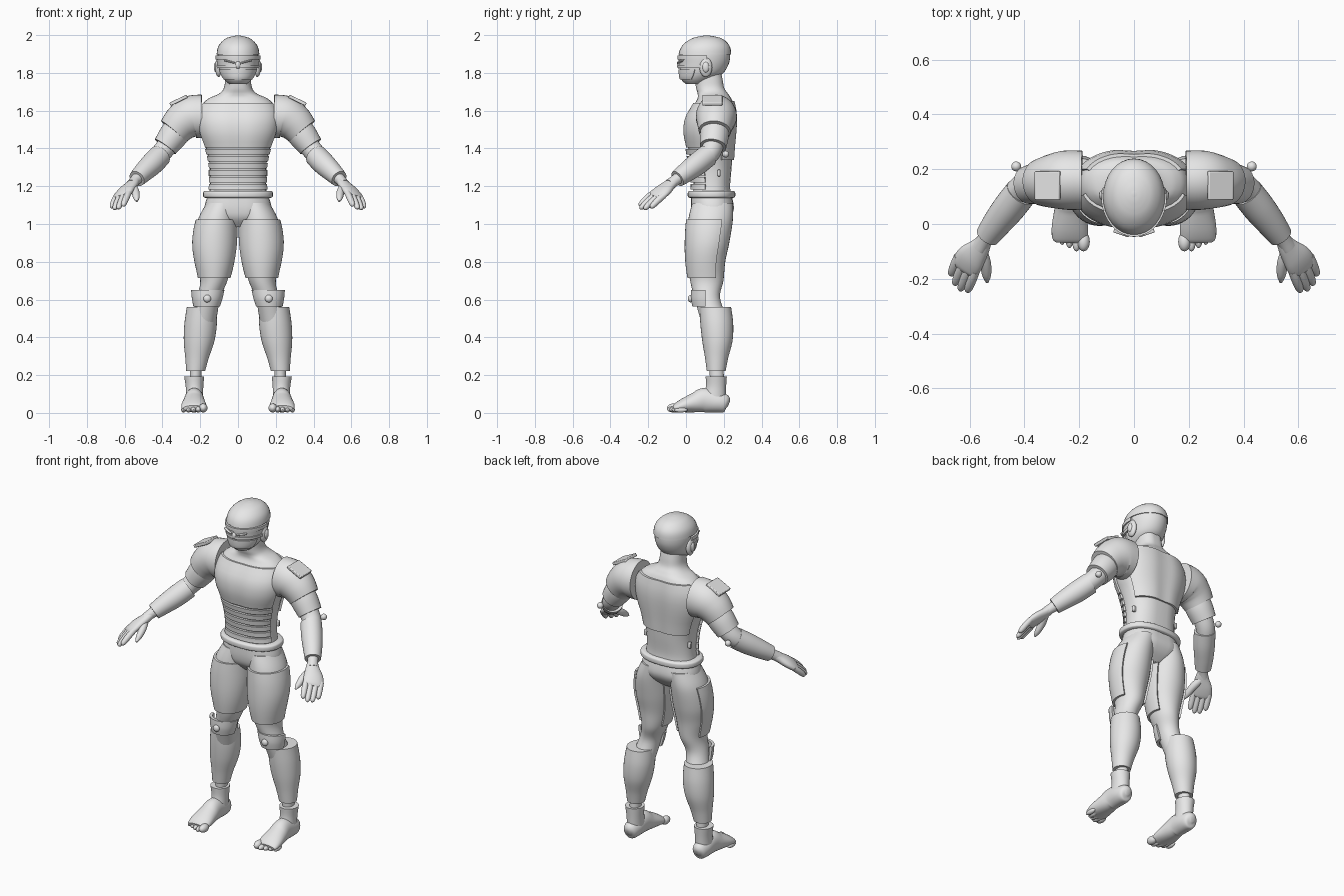
import bpy, bmesh
from math import sin, cos, radians, pi, exp, copysign
from mathutils import Vector, Matrix, Euler

if "Cube" in bpy.data.objects:
    bpy.data.objects.remove(bpy.data.objects["Cube"], do_unlink=True)

grey = bpy.data.materials.new("plain grey")
grey.use_nodes = True
grey.diffuse_color = (0.8, 0.8, 0.8, 1)
grey.node_tree.nodes["Principled BSDF"].inputs["Base Color"].default_value = (0.8, 0.8, 0.8, 1)


def finish(name, bm, mirror, bevel=0):
    """Turn a bmesh into a smooth shaded object, optionally mirrored."""
    bmesh.ops.recalc_face_normals(bm, faces=bm.faces)
    mesh = bpy.data.meshes.new(name)
    bm.to_mesh(mesh)
    bm.free()
    mesh.materials.append(grey)
    mesh.polygons.foreach_set("use_smooth", [True] * len(mesh.polygons))
    mesh.set_sharp_from_angle(angle=radians(40))
    obj = bpy.data.objects.new(name, mesh)
    bpy.context.scene.collection.objects.link(obj)
    if bevel:
        mod = obj.modifiers.new("bevel", "BEVEL")
        mod.width, mod.segments = bevel, 2
    if mirror:
        obj.modifiers.new("mirror", "MIRROR").use_mirror_merge = False
    return obj


def spline(pts, steps=6):
    """Smooth curve through rows of (x, y, z, radius a, radius b)."""
    rows = []
    for i in range(len(pts) - 1):
        quad = [pts[max(i - 1, 0)], pts[i], pts[i + 1], pts[min(i + 2, len(pts) - 1)]]
        for k in range(steps):
            t = k / steps
            rows.append([b + 0.5 * t * (c - a + t * (2 * a - 5 * b + 4 * c - d + t * (3 * (b - c) + d - a)))
                         for a, b, c, d in zip(*quad)])
    return rows + [list(pts[-1])]


def row_at(rows, z):
    """Interpolated row at a given height."""
    for a, b in zip(rows, rows[1:]):
        if min(a[2], b[2]) <= z <= max(a[2], b[2]) and a[2] != b[2]:
            t = (z - a[2]) / (b[2] - a[2])
            return [p + (q - p) * t for p, q in zip(a, b)]
    return rows[0] if abs(z - rows[0][2]) < abs(z - rows[-1][2]) else rows[-1]


def loft(name, pts, heights=None, arc=None, grow=0, thick=0.016, side=None,
         mirror=False, power=2, groove=0):
    """Skin rings along pts. With an arc (middle, half width) it makes a curved plate."""
    rows = spline(pts)
    if heights:
        lo, hi = heights
        rows = [row_at(rows, lo + (hi - lo) * i / 8) for i in range(9)]
    if arc:
        mid, half = arc
        angles = [radians(mid - half + 2 * half * i / 28) for i in range(29)]
        section = [(a, grow) for a in angles] + [(a, grow - thick) for a in reversed(angles)]
    else:
        section = [(2 * pi * i / 32, grow) for i in range(32)]
    bm = bmesh.new()
    rings = []
    for i, (x, y, z, ra, rb) in enumerate(rows):
        u, v = Vector((1, 0, 0)), Vector((0, 1, 0))
        if side:
            ahead, behind = rows[min(i + 1, len(rows) - 1)], rows[max(i - 1, 0)]
            t = (Vector(ahead[:3]) - Vector(behind[:3])).normalized()
            u = Vector(side)
            u = (u - t * u.dot(t)).normalized()
            v = t.cross(u)
        ring = []
        for a, g in section:
            c, s = cos(a), sin(a)
            dent = 1 - groove * exp(-(c / 0.2) ** 2)
            c = copysign(abs(c) ** (2 / power), c)
            s = copysign(abs(s) ** (2 / power), s) * dent
            ring.append(bm.verts.new(Vector((x, y, z)) + u * c * (ra + g) + v * s * (rb + g)))
        rings.append(ring)
    n = len(section)
    for low, high in zip(rings, rings[1:]):
        for j in range(n):
            bm.faces.new((low[j], low[(j + 1) % n], high[(j + 1) % n], high[j]))
    if arc:
        for end in (rings[0], rings[-1]):
            for j in range(n // 2 - 1):
                bm.faces.new((end[j], end[j + 1], end[n - 2 - j], end[n - 1 - j]))
    else:
        bm.faces.new(rings[0])
        bm.faces.new(rings[-1])
    return finish(name, bm, mirror)


def ball(name, centre, size, mirror=True):
    bm = bmesh.new()
    bmesh.ops.create_uvsphere(bm, u_segments=20, v_segments=12, radius=1,
                              matrix=Matrix.LocRotScale(Vector(centre), None, Vector(size)))
    return finish(name, bm, mirror)


def box(name, centre, size, turn=(0, 0, 0)):
    bm = bmesh.new()
    rot = Euler([radians(a) for a in turn])
    bmesh.ops.create_cube(bm, size=1, matrix=Matrix.LocRotScale(Vector(centre), rot, Vector(size)))
    return finish(name, bm, True, 0.004)


FRONT, BACK = -90, 90

# Torso, neck and its plates
torso = [(0, .135, 1.13, .16, .11), (0, .137, 1.2, .148, .1), (0, .135, 1.3, .148, .11),
         (0, .13, 1.4, .17, .122), (0, .126, 1.48, .2, .134), (0, .132, 1.56, .21, .132),
         (0, .147, 1.63, .19, .108), (0, .15, 1.665, .155, .092), (0, .142, 1.69, .1, .083),
         (0, .128, 1.72, .075, .077), (0, .12, 1.77, .068, .075), (0, .11, 1.84, .065, .07)]
loft("torso", torso, power=2.3, groove=.04)
loft("chest_plate", torso, (1.405, 1.64), (FRONT, 72), .01, power=2.3, groove=.04)
loft("back_plate", torso, (1.34, 1.65), (BACK, 66), .012, power=2.3, groove=.06)
for i in range(6):
    z = 1.183 + i * .037
    loft(f"abdomen_band_{i + 1}", torso, (z, z + .028), (FRONT, 74), .012, power=2.3)
box("waist_slot", (.147, .175, 1.27), (.02, .016, .035))

# Pelvis and belt
loft("pelvis", [(0, .135, 1.15, .16, .112), (0, .14, 1.08, .178, .118),
                (0, .135, 1.03, .15, .1), (0, .13, .985, .06, .055)], power=2.2, groove=.06)
loft("belt", [(0, .135, 1.138, .172, .114), (0, .135, 1.145, .184, .125),
              (0, .135, 1.168, .184, .125), (0, .135, 1.176, .172, .114)], power=2.3)

# Head, helmet and mask
head = [(0, .05, 1.74, .045, .05), (0, .06, 1.765, .073, .085), (0, .083, 1.8, .094, .115),
        (0, .097, 1.85, .105, .13), (0, .1, 1.9, .108, .134), (0, .105, 1.945, .097, .12),
        (0, .11, 1.98, .064, .08), (0, .11, 1.994, .03, .037), (0, .11, 1.998, .003, .003)]
loft("head", head)
loft("helmet_cap", head, (1.898, 1.998), grow=.005)
loft("visor_top", head, (1.872, 1.893), (FRONT, 95), .011)
loft("visor_bottom", head, (1.826, 1.842), (FRONT, 95), .011)
loft("visor_lens", head, (1.842, 1.872), (FRONT, 92), .005)
loft("mouth_guard", head, (1.765, 1.818), (FRONT, 70), .007)
box("eye_ridge", (.045, -.03, 1.86), (.06, .02, .009), (0, -14, 18))
ball("nose", (0, -.036, 1.842), (.014, .012, .02), False)
ball("ear_cup", (.103, .105, 1.83), (.018, .034, .052))
ball("ear_knob", (.116, .105, 1.83), (.012, .018, .028))

# Arms
across = (0, 1, 0)
loft("arm", [(.2, .155, 1.58, .07, .07), (.3, .155, 1.51, .06, .06), (.37, .145, 1.42, .055, .055),
             (.42, .115, 1.36, .052, .052), (.48, .03, 1.295, .045, .045),
             (.535, -.045, 1.24, .03, .03), (.565, -.085, 1.21, .032, .026)],
     side=across, mirror=True)
loft("shoulder_pad", [(.19, .16, 1.57, .108, .115), (.25, .16, 1.566, .108, .112),
                      (.3, .156, 1.535, .098, .1), (.34, .152, 1.49, .085, .087)],
     side=across, mirror=True)
loft("upper_arm_sleeve", [(.3, .155, 1.525, .075, .075), (.345, .15, 1.465, .076, .076),
                          (.385, .143, 1.41, .07, .067)], side=across, mirror=True)
loft("forearm_sleeve", [(.412, .115, 1.362, .059, .06), (.455, .06, 1.318, .059, .06),
                        (.5, .003, 1.275, .053, .053), (.535, -.045, 1.24, .045, .045)],
     side=across, mirror=True)
box("shoulder_fin", (.315, .14, 1.655), (.1, .105, .018), (0, 26, 0))
ball("elbow_stud", (.43, .21, 1.37), (.018, .018, .018))

# Hands
wide = Vector((.75, .65, -.18)).normalized()
loft("palm", [(.545, -.06, 1.228, .028, .024), (.565, -.09, 1.205, .04, .026),
              (.595, -.125, 1.175, .055, .027), (.615, -.155, 1.15, .056, .022),
              (.622, -.168, 1.14, .045, .014)], side=wide, mirror=True)
reach = Vector((.3, -.75, -.58)).normalized()
for name, k, length in (("index", -1.5, .1), ("middle", -.5, .118), ("ring", .5, .115), ("little", 1.5, .092)):
    root = Vector((.61, -.145, 1.158)) + wide * k * .028
    curve = Vector((0, 0, -.012))
    loft(name + "_finger", [(*(root + reach * length * f + curve * f * f), r, r) for f, r in
                            ((0, .016), (.35, .017), (.7, .016), (.92, .012), (1, .003))],
         side=wide, mirror=True)
loft("thumb", [(.558, -.09, 1.2, .02, .018), (.543, -.14, 1.17, .021, .02),
               (.538, -.185, 1.14, .017, .016), (.536, -.213, 1.12, .005, .005)],
     side=wide, mirror=True)

# Legs
leg = [(.085, .14, 1.11, .082, .108), (.113, .13, 1.02, .1, .118), (.124, .117, .9, .107, .112),
       (.125, .108, .8, .094, .1), (.128, .11, .7, .072, .088), (.155, .112, .61, .062, .068),
       (.18, .145, .5, .066, .07), (.2, .16, .4, .062, .06), (.22, .16, .28, .035, .04),
       (.226, .165, .15, .03, .037)]
loft("leg", leg, mirror=True)
loft("thigh_plate", leg, (.715, 1.025), (FRONT, 118), .012, mirror=True)
loft("knee_pad", [(.16, .104, .65, .088, .078), (.163, .104, .605, .081, .078),
                  (.166, .104, .562, .07, .07)], arc=(FRONT, 90), mirror=True)
ball("knee_stud", (.163, .024, .605), (.02, .014, .02))
loft("shin_guard", [(.193, .155, .56, .078, .084), (.198, .163, .47, .086, .087),
                    (.206, .166, .38, .081, .08), (.217, .162, .29, .062, .061),
                    (.224, .16, .222, .05, .05)], mirror=True)

# Feet
loft("ankle", [(.232, .16, .192, .053, .056), (.23, .158, .13, .046, .054),
               (.23, .145, .05, .046, .065)], mirror=True)
loft("foot", [(.232, .226, .045, .012, .014), (.232, .212, .05, .038, .045), (.232, .17, .056, .049, .054),
              (.232, .1, .067, .051, .065), (.233, .05, .055, .058, .053), (.234, -.01, .04, .066, .038),
              (.234, -.05, .028, .064, .025), (.234, -.065, .024, .055, .016)],
     side=(1, 0, 0), mirror=True)
for i in range(5):
    r = .024 if i == 0 else .017 - i * .0008
    back = .012 * max(i - 1, 0)
    ball(f"toe_{i + 1}", (.184 + .026 * i, -.064 + back, r + .002), (r * .95, .036, r))
